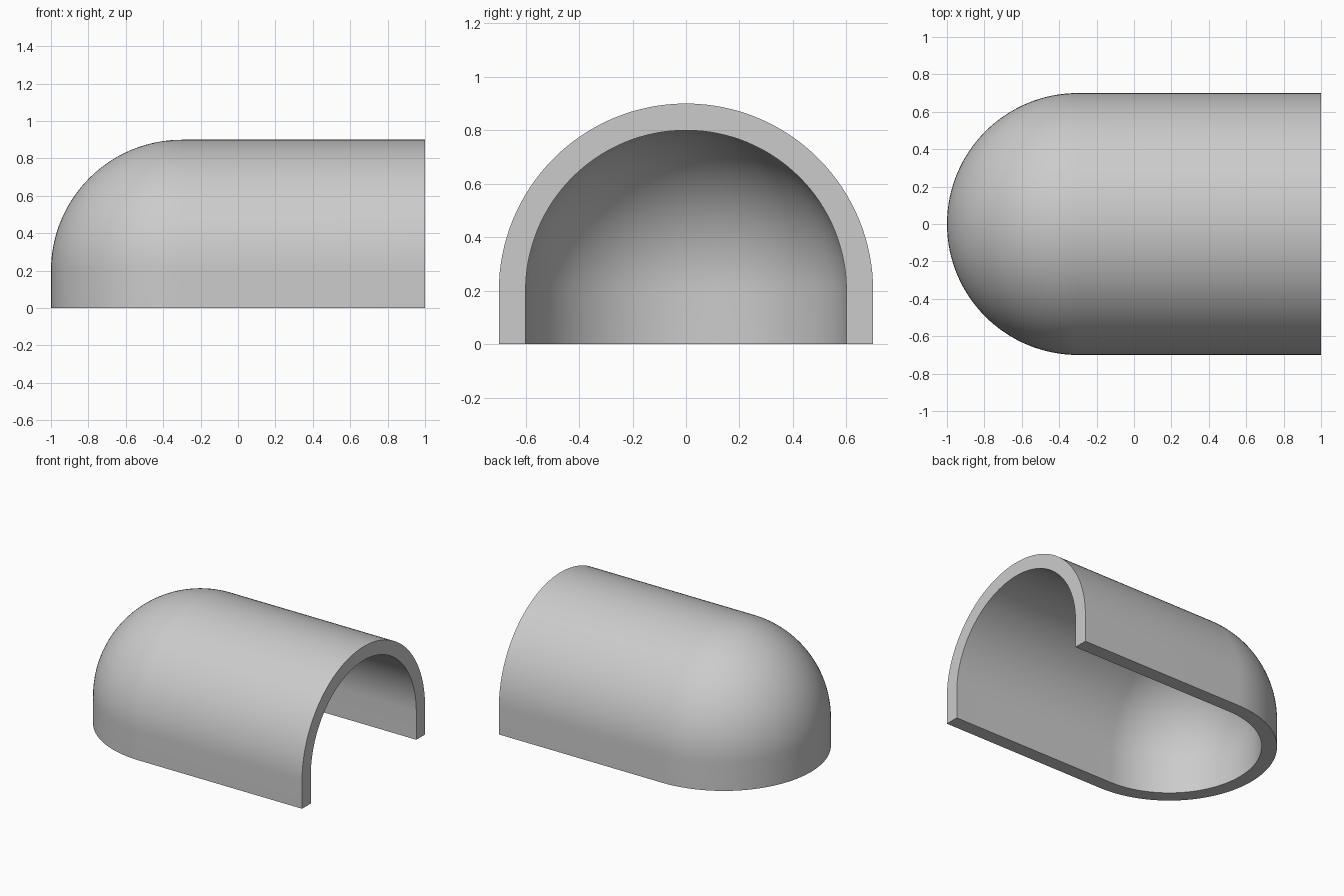
import bpy
import bmesh
from math import pi, sin, cos

cube = bpy.data.objects.get("Cube")
if cube:
    bpy.data.objects.remove(cube, do_unlink=True)

CENTRE_X, WALL_Z, END_X = -0.3, 0.2, 1.0
OUTER, INNER = 0.7, 0.6
ARC, TURN = 32, 64

grey = bpy.data.materials.new("light_grey")
grey.use_nodes = True
colour = (0.6, 0.6, 0.6, 1)
grey.diffuse_color = colour
grey.node_tree.nodes["Principled BSDF"].inputs["Base Color"].default_value = colour


def add_skin(bm, radius):
    """Vertex columns of a half tunnel closed by a quarter-sphere dome on a short wall."""
    arc = [pi / 2 * i / ARC for i in range(ARC + 1)]
    profile = [(radius, 0)] + [(radius * cos(a), WALL_Z + radius * sin(a)) for a in arc]
    # Straight tunnel end, dome sweep, straight tunnel end
    stations = [(END_X, 0, 1)]
    for i in range(TURN + 1):
        t = pi / 2 + pi * i / TURN
        stations.append((CENTRE_X, cos(t), sin(t)))
    stations.append((END_X, 0, -1))
    return [[bm.verts.new((x + r * dx, r * dy, z)) for r, z in profile]
            for x, dx, dy in stations]


bm = bmesh.new()
outer = add_skin(bm, OUTER)
inner = add_skin(bm, INNER)

# Outer and inner skins
for skin in (outer, inner):
    for a, b in zip(skin, skin[1:]):
        for j in range(len(a) - 1):
            bm.faces.new((a[j], b[j], b[j + 1], a[j + 1]))

# Bottom rim and open end face joining the two skins
rims = [([c[0] for c in outer], [c[0] for c in inner])]
rims += [(outer[k], inner[k]) for k in (0, -1)]
for o, n in rims:
    for j in range(len(o) - 1):
        bm.faces.new((o[j], o[j + 1], n[j + 1], n[j]))

bmesh.ops.remove_doubles(bm, verts=bm.verts, dist=0.0001)
bmesh.ops.recalc_face_normals(bm, faces=bm.faces)
mesh = bpy.data.meshes.new("domed_shell")
bm.to_mesh(mesh)
bm.free()
mesh.materials.append(grey)

shell = bpy.data.objects.new("domed_shell", mesh)
bpy.context.collection.objects.link(shell)
bpy.ops.object.select_all(action="DESELECT")
shell.select_set(True)
bpy.context.view_layer.objects.active = shell
bpy.ops.object.shade_smooth_by_angle(angle=pi / 6)
